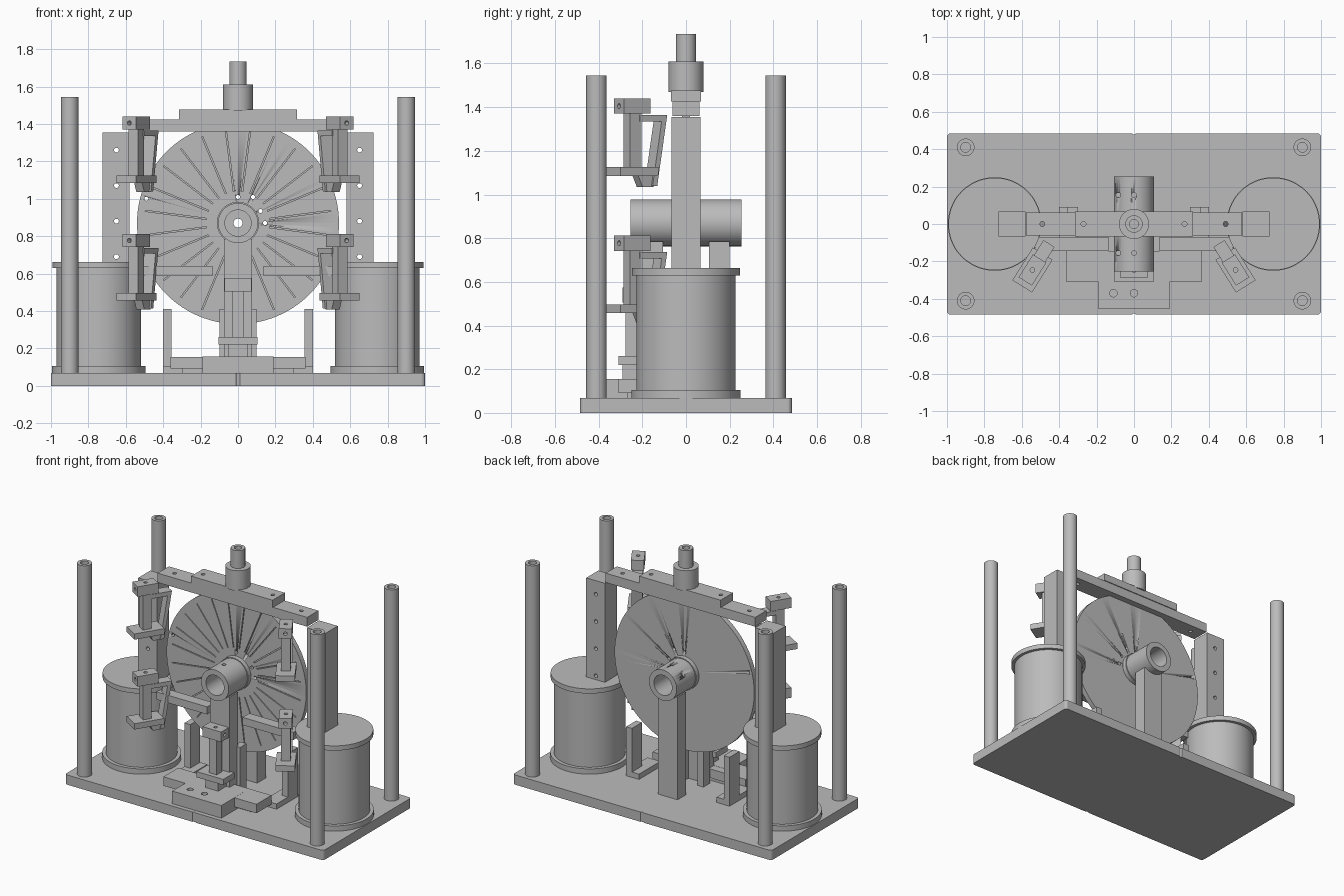
import bpy, bmesh, math
from mathutils import Matrix, Vector

if "Cube" in bpy.data.objects:
    bpy.data.objects.remove(bpy.data.objects["Cube"])

grey = bpy.data.materials.new("machined grey")
grey.use_nodes = True
COLOUR = (0.5, 0.5, 0.5, 1)
grey.diffuse_color = COLOUR
grey.node_tree.nodes["Principled BSDF"].inputs["Base Color"].default_value = COLOUR


def finish(name, bm, matrix=Matrix(), smooth=False):
    bmesh.ops.remove_doubles(bm, verts=bm.verts, dist=1e-5)
    bmesh.ops.recalc_face_normals(bm, faces=bm.faces)
    bm.transform(matrix)
    mesh = bpy.data.meshes.new(name)
    bm.to_mesh(mesh)
    bm.free()
    mesh.materials.append(grey)
    obj = bpy.data.objects.new(name, mesh)
    bpy.context.collection.objects.link(obj)
    if smooth:
        select(obj)
        bpy.ops.object.shade_smooth_by_angle(angle=math.radians(35))
    return obj


def select(obj):
    bpy.ops.object.select_all(action="DESELECT")
    obj.select_set(True)
    bpy.context.view_layer.objects.active = obj


def box(name, x, y, z, matrix=Matrix()):
    """Box from (min, max) ranges."""
    bm = bmesh.new()
    bmesh.ops.create_cube(bm, size=1)
    for v in bm.verts:
        v.co = [(a + b) / 2 + c * (b - a) for (a, b), c in zip((x, y, z), v.co)]
    return finish(name, bm, matrix)


def lathe(name, profile, matrix=Matrix(), steps=64):
    """Closed (radius, height) profile turned around z."""
    bm = bmesh.new()
    verts = [bm.verts.new((r, 0, h)) for r, h in profile]
    edges = [bm.edges.new((a, b)) for a, b in zip(verts, verts[1:])]
    if profile[0][0] > 0:
        edges.append(bm.edges.new((verts[-1], verts[0])))
    bmesh.ops.spin(bm, geom=verts + edges, axis=(0, 0, 1), cent=(0, 0, 0),
                   angle=math.tau, steps=steps)
    return finish(name, bm, matrix, smooth=True)


def prism(name, outline, half, matrix=Matrix()):
    """Outline in the yz plane, extruded along x."""
    bm = bmesh.new()
    face = bm.faces.new([bm.verts.new((-half, y, z)) for y, z in outline])
    new = bmesh.ops.extrude_face_region(bm, geom=[face])["geom"]
    bmesh.ops.translate(bm, vec=(2 * half, 0, 0),
                        verts=[g for g in new if isinstance(g, bmesh.types.BMVert)])
    return finish(name, bm, matrix)


def cut(obj, cutters):
    select(obj)
    for c in cutters:
        mod = obj.modifiers.new("cut", "BOOLEAN")
        mod.object, mod.solver = c, "EXACT"
        bpy.ops.object.modifier_apply(modifier=mod.name)
    for c in cutters:
        bpy.data.objects.remove(c)


def drill(centre, axis, radius, depth):
    """Round cutter centred on a point."""
    rot = Vector((0, 0, 1)).rotation_difference(Vector(axis)).to_matrix().to_4x4()
    return lathe("drill", [(0, -depth / 2), (radius, -depth / 2), (radius, depth / 2), (0, depth / 2)],
                 Matrix.Translation(centre) @ rot, 16)


T = Matrix.Translation
HUB = 0.87
along_y = T((0, 0, HUB)) @ Matrix.Rotation(math.pi / 2, 4, "X")

# Base plate with rounded corners and a notch in the middle of each long edge
base = box("base_plate", (-1, 1), (-0.485, 0.485), (0, 0.068))
select(base)
bm = bmesh.new()
bm.from_mesh(base.data)
bmesh.ops.bevel(bm, geom=[e for e in bm.edges if abs(e.verts[0].co.z - e.verts[1].co.z) > 0.01],
                offset=0.02, segments=4, affect="EDGES", profile=0.5)
bm.to_mesh(base.data)
bm.free()
cut(base, [drill((0, s * 0.49, 0.03), (0, 0, 1), 0.012, 0.2) for s in (-1, 1)])

# Hollow corner posts
for sx in (-1, 1):
    for sy in (-1, 1):
        lathe("corner_post", [(0.047, 0.06), (0.047, 1.545), (0.026, 1.545), (0.026, 1.4), (0, 1.4), (0, 0.06)][::-1],
              T((sx * 0.9, sy * 0.41, 0)), 32)

for s in (-1, 1):
    # Flanged drums
    lathe("drum", [(0, 0.06), (0.25, 0.06), (0.25, 0.105), (0.226, 0.105), (0.226, 0.63),
                   (0.247, 0.63), (0.247, 0.663), (0, 0.663)], T((s * 0.745, 0, 0)), 96)
    # Drilled uprights on the drums
    upright = box("upright", sorted((s * 0.58, s * 0.725)), (-0.067, 0.067), (0.65, 1.355))
    cut(upright, [drill((s * 0.65, 0, z), (0, 1, 0), 0.013, 0.5) for z in (0.69, 0.88, 1.07, 1.26)])
    # Horizontal arms beside the wheel
    box("side_arm", sorted((s * 0.137, s * 0.53)), (-0.145, -0.07), (0.587, 0.64))
    # Small guide posts
    box("outer_guide", sorted((s * 0.355, s * 0.4)), (-0.02, 0.09), (0.06, 0.41))
    box("inner_guide", sorted((s * 0.055, s * 0.1)), (-0.12, -0.05), (0.06, 0.41))
    box("low_rail", sorted((s * 0.3, s * 0.4)), (-0.145, 0.09), (0.06, 0.105))

# Cross beam and its upper bar
beam = box("cross_beam", (-0.578, 0.578), (-0.062, 0.062), (1.36, 1.425))
cut(beam, [drill((s * 0.49, 0, 1.4), (0, 0, 1), 0.013, 0.3) for s in (-1, 1)])
bar = box("upper_bar", (-0.315, 0.315), (-0.068, 0.068), (1.425, 1.477))
cut(bar, [drill((s * 0.27, 0, 1.48), (0, 0, 1), 0.013, 0.06) for s in (-1, 1)])

# Collar and hollow stem on top
lathe("top_collar", [(0, 1.47), (0.08, 1.47), (0.08, 1.61), (0.046, 1.61), (0.046, 1.735),
                     (0.024, 1.735), (0.024, 1.6), (0, 1.6)], steps=48)

# Wheel with radial grooves on its front and a few holes
wheel = lathe("wheel", [(0.03, -0.018), (0.54, -0.018), (0.54, 0.018), (0.03, 0.018)], along_y, 128)
cutters = [drill((x, 0, z), (0, 1, 0), 0.011, 0.2)
           for x, z in ((0, 1.01), (0.08, 1.01), (0.12, 0.935), (0.145, HUB), (-0.49, 1.0))]
for i in range(24):
    turn = T((0, 0, HUB)) @ Matrix.Rotation(math.tau * (i + 0.5) / 24, 4, "Y")
    cutters.append(box("groove", (0.17, 0.5), (-0.05, -0.008), (-0.003, 0.003), turn))
cut(wheel, cutters)

# Hub tube with open ends and an inner web
tube = lathe("hub_tube", [(0.024, -0.05), (0.07, -0.05), (0.07, -0.255), (0.107, -0.255), (0.107, -0.05),
                          (0.113, -0.05), (0.113, 0.05), (0.107, 0.05), (0.107, 0.255), (0.07, 0.255),
                          (0.07, 0.05), (0.024, 0.05)], along_y)
cut(tube, [drill((x, y, HUB + 0.1), (0, 0, 1), 0.013, 0.12) for x in (-0.085, 0) for y in (-0.155, 0.155)])

# Hub supports, front and back
box("back_support", (-0.075, 0.075), (0.105, 0.2), (0.06, 0.785))
box("front_support", (-0.075, 0.075), (-0.2, -0.105), (0.06, 0.785))

# Stepped front bed
box("bed_plate", (-0.36, 0.36), (-0.31, -0.145), (0.092, 0.155))
box("bed_foot", (-0.3, 0.3), (-0.27, -0.16), (0.06, 0.1))
tongue = box("bed_tongue", (-0.19, 0.19), (-0.455, -0.2), (0.068, 0.156))
cut(tongue, [drill((x, -0.37, 0.15), (0, 0, 1), 0.02, 0.08) for x in (-0.11, 0)])


def holder(x, y, drop, angle, clip=True):
    """Cap, column and plate, with a slanted clip reaching for the wheel."""
    m = T((x, y, -drop)) @ Matrix.Rotation(angle, 4, "Z")
    cap = box("holder_cap", (-0.042, 0.042), (-0.072, 0.072), (1.37, 1.44), m)
    cut(cap, [drill(m @ Vector((0, 0, 1.44)), (0, 0, 1), 0.012, 0.06),
              drill(m @ Vector((0, -0.07, 1.405)), m.to_3x3() @ Vector((0, 1, 0)), 0.012, 0.06)])
    box("holder_column", (-0.03, 0.03), (-0.03, 0.03), (1.1, 1.38), m)
    box("holder_plate", (-0.062, 0.062), (-0.103, 0.103), (1.085, 1.125), m)
    if clip:
        prism("clip_top", [(0.02, 1.335), (0.16, 1.335), (0.167, 1.365), (0.02, 1.365)], 0.035, m)
        prism("clip_leg", [(0.142, 1.365), (0.167, 1.365), (0.113, 1.04), (0.088, 1.04)], 0.035, m)
        prism("clip_tip", [(0.015, 1.09), (0.115, 1.09), (0.1, 1.035), (0.04, 1.035)], 0.025, m)


# Four wheel holders and one in the middle of the bed
for s in (-1, 1):
    for drop in (0, 0.628):
        holder(s * 0.543, -0.246, drop, s * math.radians(32))
holder(0, -0.248, 0.865, math.pi / 2, clip=False)
box("holder_stand", (-0.05, 0.05), (-0.29, -0.2), (0.15, 0.23))
